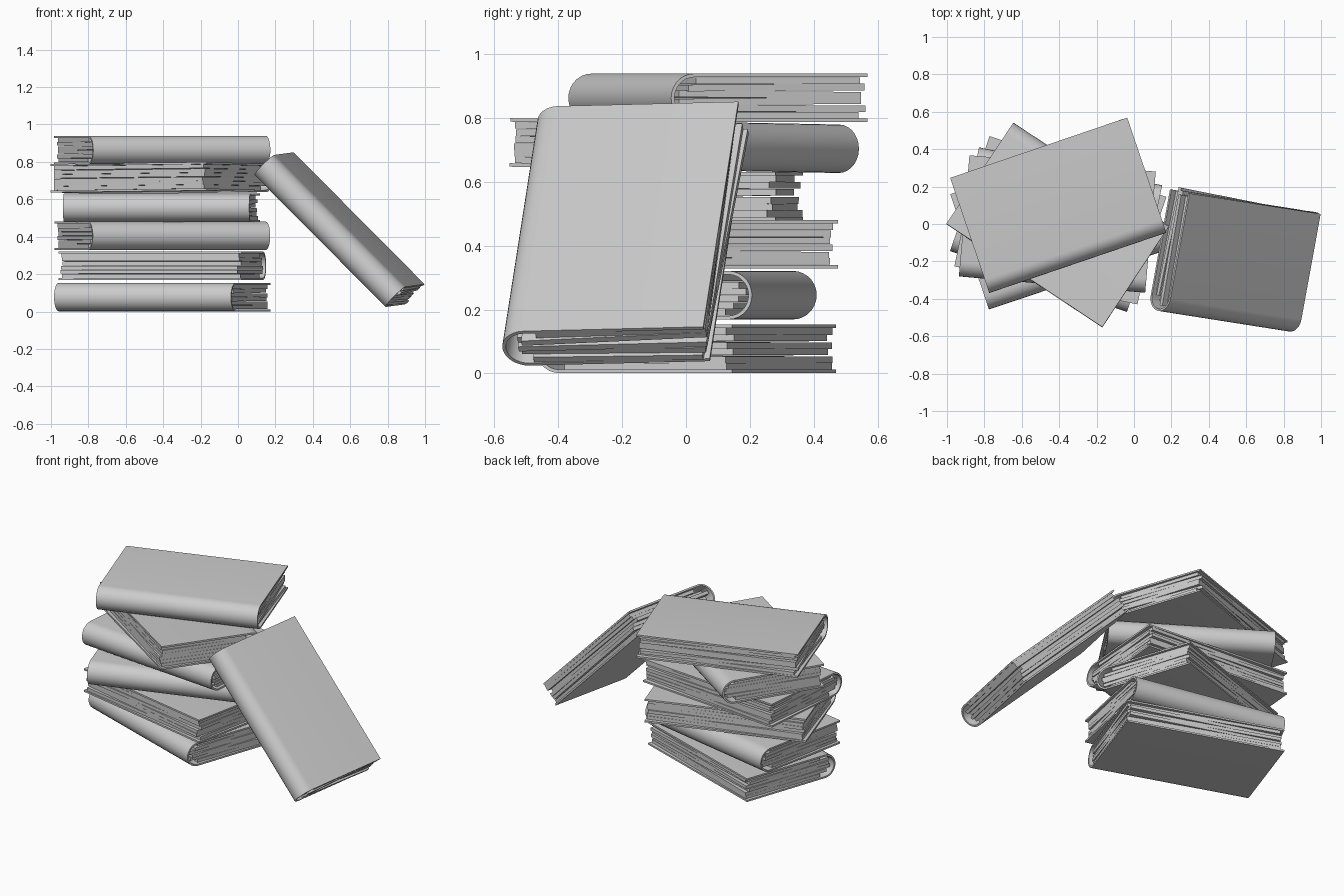
import bpy, bmesh, math, random
from mathutils import Matrix, Vector

if "Cube" in bpy.data.objects:
    bpy.data.objects.remove(bpy.data.objects["Cube"])

random.seed(4)
L, W, T, C = 1.0, 0.65, 0.152, 0.011   # length, width, thickness, cover board

grey = bpy.data.materials.new("plain_grey")
grey.diffuse_color = (0.6, 0.6, 0.6, 1)
grey.use_nodes = True
grey.node_tree.nodes["Principled BSDF"].inputs["Base Color"].default_value = grey.diffuse_color


def finish(name, bm, matrix):
    bmesh.ops.recalc_face_normals(bm, faces=bm.faces)
    me = bpy.data.meshes.new(name)
    bm.to_mesh(me)
    bm.free()
    me.materials.append(grey)
    me.shade_smooth()
    me.set_sharp_from_angle(angle=math.radians(30))
    ob = bpy.data.objects.new(name, me)
    bpy.context.collection.objects.link(ob)
    ob.matrix_world = matrix


def arc(r, y0, n=14):
    # half circle bulging to -y, from top to bottom
    return [(y0 - r * math.sin(math.pi * i / n), r * math.cos(math.pi * i / n))
            for i in range(n + 1)]


def cover(name, matrix):
    # U-shaped case with a rounded spine on the -y side
    R = T / 2
    y0, fore = -W / 2 + R, W / 2
    outer = [(fore, R)] + arc(R, y0) + [(fore, -R)]
    inner = [(fore, R - C)] + arc(R - C, y0) + [(fore, C - R)]
    bm = bmesh.new()
    rings = []
    for x in (-L / 2, L / 2):
        rings.append([[bm.verts.new((x, y, z)) for y, z in p] for p in (outer, inner)])
    (o1, i1), (o2, i2) = rings
    n = len(outer)
    for k in range(n - 1):
        bm.faces.new((o1[k], o1[k + 1], o2[k + 1], o2[k]))
        bm.faces.new((i1[k], i1[k + 1], i2[k + 1], i2[k]))
        bm.faces.new((o1[k], o1[k + 1], i1[k + 1], i1[k]))
        bm.faces.new((o2[k], o2[k + 1], i2[k + 1], i2[k]))
    for k in (0, n - 1):
        bm.faces.new((o1[k], i1[k], i2[k], o2[k]))
    finish(name, bm, matrix)


def pages(name, matrix, shift=0.0, count=6):
    # loose page bundles, slightly fanned inside the case
    bm = bmesh.new()
    inside = T / 2 - C
    step = 2 * inside / count
    for i in range(count):
        z = -inside + step * (i + 0.5)
        reach = math.sqrt(max(0, inside ** 2 - (abs(z) + step / 2) ** 2))
        y1 = -W / 2 + T / 2 - reach + 0.02
        y2 = W / 2 - 0.014
        fan = math.radians(random.uniform(-1.8, 1.8))
        roll = math.radians(random.uniform(-0.5, 0.5)) if 0 < i < count - 1 else 0
        m = (Matrix.Translation((random.uniform(-shift, shift), shift * random.random(), z))
             @ Matrix.Rotation(fan, 4, 'Z') @ Matrix.Rotation(roll, 4, 'X')
             @ Matrix.Translation((0, (y1 + y2) / 2, 0))
             @ Matrix.Diagonal((L - 0.03, y2 - y1, step * 0.95, 1)))
        bmesh.ops.create_cube(bm, size=1, matrix=m)
    finish(name, bm, matrix)


# stacked books: centre x, y, z, turn and tilt in degrees
stack = [
    (-0.405, 0.000, 0.077, -19.0, 0),
    (-0.405, -0.010, 0.245, 168.3, 0),
    (-0.405, 0.010, 0.405, 18.5, 0),
    (-0.410, 0.000, 0.555, -5.0, 0),
    (-0.407, -0.005, 0.713, 146.5, -1.1),
    (-0.405, 0.100, 0.863, 18.8, 0),
]
for i, (x, y, z, turn, tilt) in enumerate(stack, 1):
    m = (Matrix.Translation((x, y, z)) @ Matrix.Rotation(math.radians(tilt), 4, 'X')
         @ Matrix.Rotation(math.radians(turn), 4, 'Z'))
    cover(f"stacked_book_{i}_cover", m)
    pages(f"stacked_book_{i}_pages", m)

# book leaning against the stack
l = Vector((0.70, -0.11, -0.705)).normalized()
w = Vector((0.187, 0.982, 0.016))
w = (w - l * w.dot(l)).normalized()
n = l.cross(w)
m = Matrix((l, w, n)).transposed().to_4x4()
m.translation = (0.537, -0.20, 0.437)
cover("leaning_book_cover", m)
pages("leaning_book_pages", m, shift=0.02)
